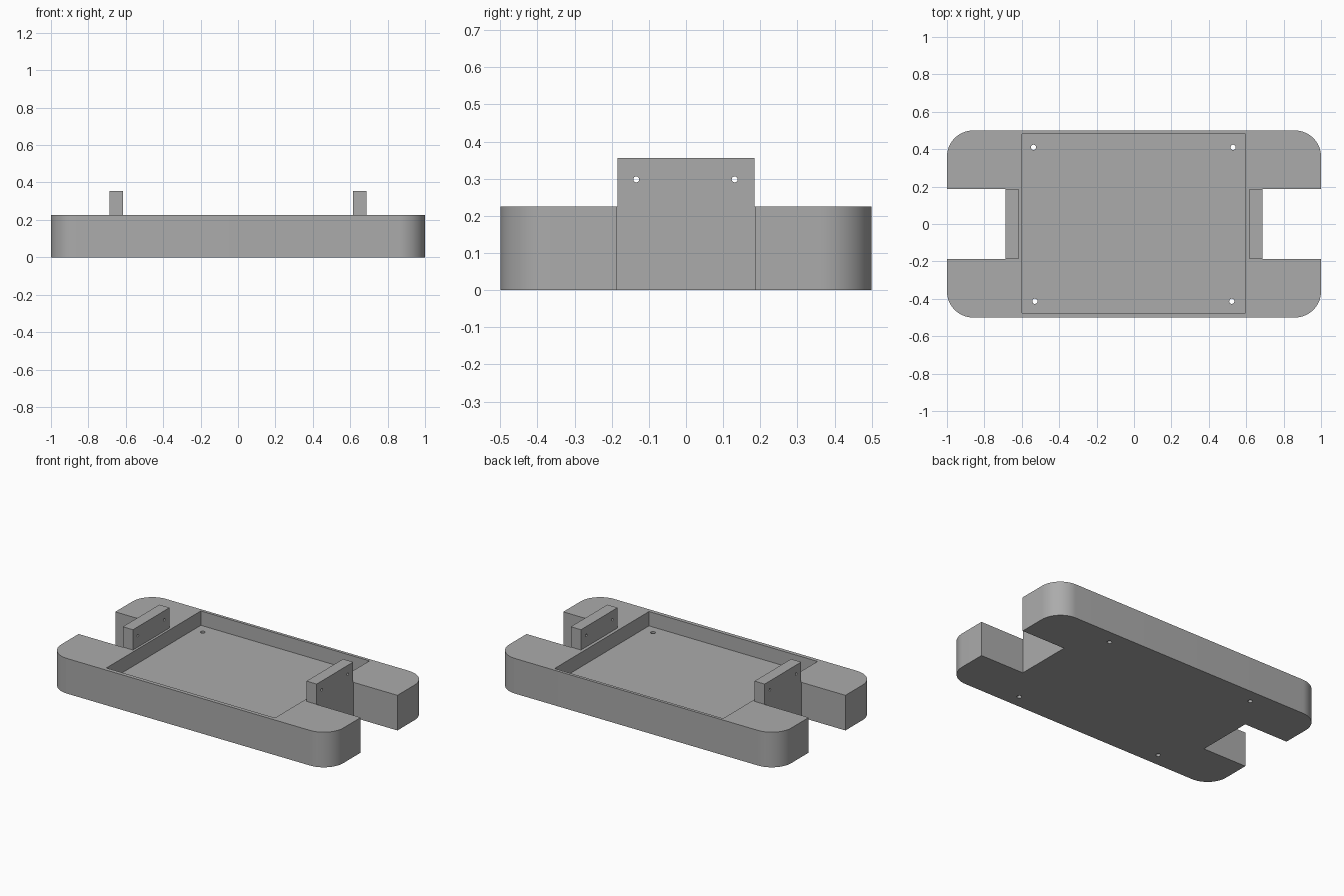
import bpy, bmesh, math
from mathutils import Matrix

if "Cube" in bpy.data.objects:
    bpy.data.objects.remove(bpy.data.objects["Cube"])

grey = bpy.data.materials.new("plain grey")
grey.diffuse_color = (0.41, 0.41, 0.41, 1)
grey.use_nodes = True
grey.node_tree.nodes["Principled BSDF"].inputs["Base Color"].default_value = grey.diffuse_color


def make_object(name, bm):
    bmesh.ops.recalc_face_normals(bm, faces=bm.faces[:])
    mesh = bpy.data.meshes.new(name)
    bm.to_mesh(mesh)
    bm.free()
    mesh.materials.append(grey)
    obj = bpy.data.objects.new(name, mesh)
    bpy.context.collection.objects.link(obj)
    return obj


def box(name, x0, x1, y0, y1, z0, z1):
    bm = bmesh.new()
    size = Matrix.Diagonal((x1 - x0, y1 - y0, z1 - z0, 1))
    place = Matrix.Translation(((x0 + x1) / 2, (y0 + y1) / 2, (z0 + z1) / 2))
    bmesh.ops.create_cube(bm, size=1, matrix=place @ size)
    return make_object(name, bm)


def drill(name, centre, radius, length, turn=None):
    bm = bmesh.new()
    place = Matrix.Translation(centre) @ (turn or Matrix.Identity(4))
    bmesh.ops.create_cone(bm, cap_ends=True, segments=24, radius1=radius,
                          radius2=radius, depth=length, matrix=place)
    return make_object(name, bm)


def combine(target, tool, operation):
    mod = target.modifiers.new(operation.lower(), 'BOOLEAN')
    mod.operation = operation
    mod.solver = 'EXACT'
    mod.object = tool
    bpy.context.view_layer.objects.active = target
    bpy.ops.object.modifier_apply(modifier=mod.name)
    bpy.data.objects.remove(tool)


# Rounded slab
HALF_X, HALF_Y, TOP, RADIUS, STEPS = 1.0, 0.5, 0.225, 0.14, 16
bm = bmesh.new()
outline = []
for corner, (sx, sy) in enumerate([(1, 1), (-1, 1), (-1, -1), (1, -1)]):
    for i in range(STEPS + 1):
        a = math.pi / 2 * (corner + i / STEPS)
        outline.append(bm.verts.new((sx * (HALF_X - RADIUS) + RADIUS * math.cos(a),
                                     sy * (HALF_Y - RADIUS) + RADIUS * math.sin(a), 0)))
base = bm.faces.new(outline)
raised = bmesh.ops.extrude_face_region(bm, geom=[base])["geom"]
bmesh.ops.translate(bm, vec=(0, 0, TOP),
                    verts=[v for v in raised if isinstance(v, bmesh.types.BMVert)])
tray = make_object("tray_body", bm)

# Upright tabs, trimmed flush by the end notches
for s in (-1, 1):
    xs = sorted((s * 0.615, s * 0.75))
    combine(tray, box("tab", *xs, -0.185, 0.185, 0.15, 0.355), 'UNION')
for s in (-1, 1):
    xs = sorted((s * 0.687, s * 1.1))
    combine(tray, box("notch", *xs, -0.186, 0.186, -0.1, 0.5), 'DIFFERENCE')

# Recessed pocket
combine(tray, box("pocket", -0.6, 0.595, -0.475, 0.481, 0.133, 0.5), 'DIFFERENCE')

# Screw holes through the pocket floor
for x, y in [(-0.537, 0.41), (0.53, 0.41), (-0.53, -0.413), (0.523, -0.413)]:
    combine(tray, drill("floor_hole", (x, y, 0.1), 0.014, 0.4), 'DIFFERENCE')

# Cross holes through the tabs
sideways = Matrix.Rotation(math.pi / 2, 4, 'Y')
for s in (-1, 1):
    for y in (-0.134, 0.131):
        combine(tray, drill("tab_hole", (s * 0.65, y, 0.298), 0.008, 0.2, sideways),
                'DIFFERENCE')

# Smooth rounded corners, crisp edges
tray.select_set(True)
bpy.context.view_layer.objects.active = tray
bpy.ops.object.shade_smooth_by_angle(angle=math.radians(30))
